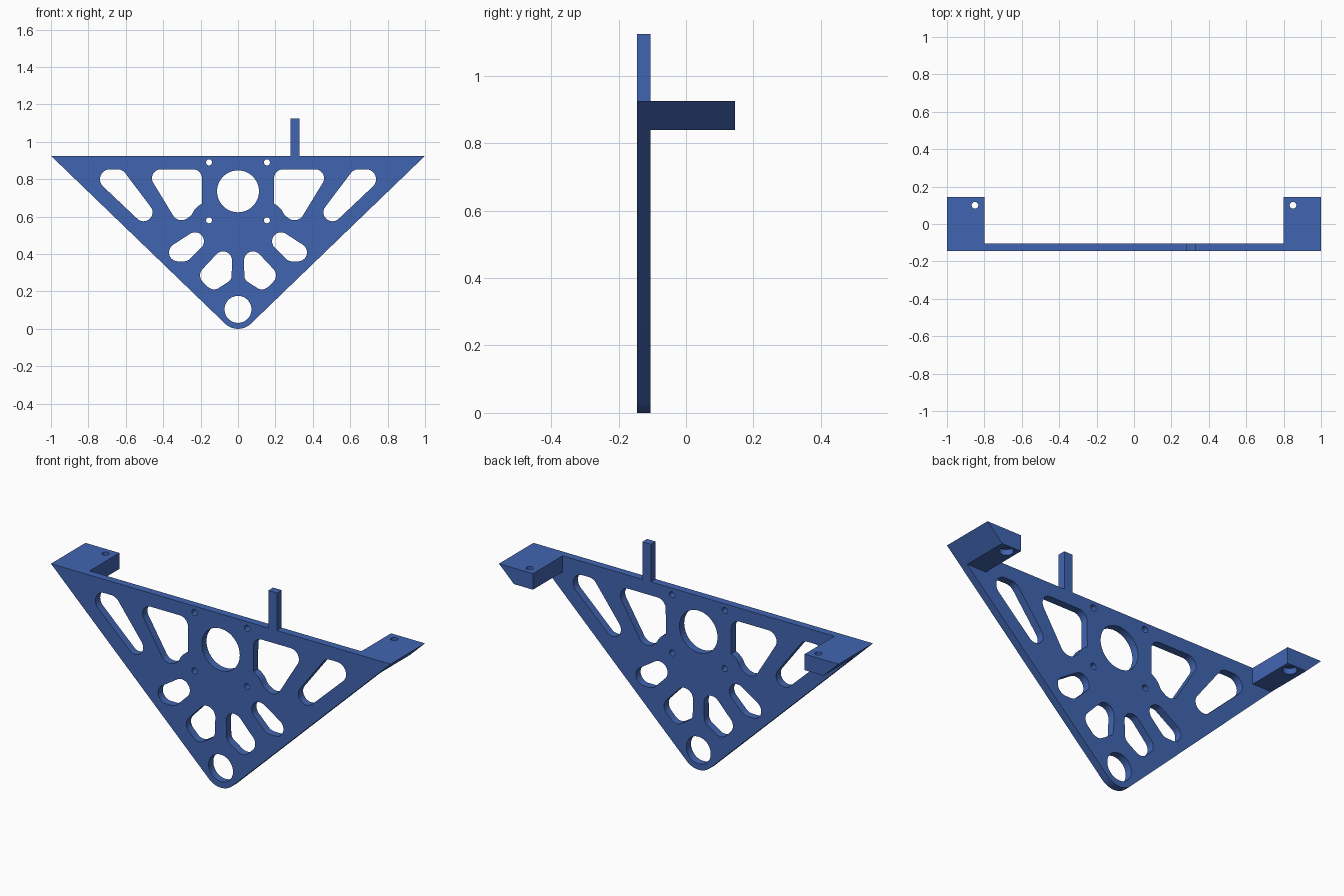
import bpy, bmesh, math
from mathutils import Vector

if "Cube" in bpy.data.objects:
    bpy.data.objects.remove(bpy.data.objects["Cube"])

blue = bpy.data.materials.new("blue")
blue.diffuse_color = (0.053, 0.130, 0.440, 1)
blue.use_nodes = True
blue.node_tree.nodes["Principled BSDF"].inputs["Base Color"].default_value = blue.diffuse_color

Y_FRONT, Y_BACK, Y_TAB = -0.145, -0.105, 0.145
TOP = 0.925


def circle(cx, cz, r, n=48):
    return [Vector((cx + r * math.cos(2 * math.pi * i / n),
                    cz + r * math.sin(2 * math.pi * i / n))) for i in range(n)]


def hull(lobes):
    """Convex outline wrapped around several circles: a rounded polygon."""
    pts = sorted((tuple(p) for l in lobes for p in circle(*l, 40)))
    def half(seq):
        out = []
        for p in seq:
            while len(out) > 1 and ((out[-1][0] - out[-2][0]) * (p[1] - out[-2][1])
                                    - (out[-1][1] - out[-2][1]) * (p[0] - out[-2][0])) <= 1e-9:
                out.pop()
            out.append(p)
        return out[:-1]
    return [Vector(p) for p in half(pts) + half(pts[::-1])]


def keep_off(outline, centre, radius):
    """Push an outline away from a round screw pad."""
    out, c = [], Vector(centre)
    for i, a in enumerate(outline):
        b = outline[(i + 1) % len(outline)]
        n = max(1, int((b - a).length / 0.012))
        for k in range(n):
            p = a.lerp(b, k / n)
            d = p - c
            out.append(c + d.normalized() * radius if d.length < radius else p)
    return out


def mirrored(outline):
    return [Vector((-p.x, p.y)) for p in outline]


def slab(name, outlines, y0, y1):
    """Extrude closed x-z outlines (first is outer, rest are holes) from y0 to y1."""
    cu = bpy.data.curves.new(name, 'CURVE')
    cu.dimensions, cu.fill_mode, cu.extrude = '2D', 'BOTH', (y1 - y0) / 2
    for o in outlines:
        s = cu.splines.new('POLY')
        s.points.add(len(o) - 1)
        for p, q in zip(s.points, o):
            p.co = (q[0], q[1], 0, 1)
        s.use_cyclic_u = True
    ob = bpy.data.objects.new(name, cu)
    bpy.context.collection.objects.link(ob)
    ob.rotation_euler.x = math.pi / 2
    ob.location.y = (y0 + y1) / 2
    bpy.ops.object.select_all(action='DESELECT')
    bpy.context.view_layer.objects.active = ob
    ob.select_set(True)
    bpy.ops.object.convert(target='MESH')
    ob = bpy.context.object
    bpy.ops.object.transform_apply(location=True, rotation=True, scale=True)
    bm = bmesh.new()
    bm.from_mesh(ob.data)
    bmesh.ops.remove_doubles(bm, verts=bm.verts, dist=1e-5)
    bmesh.ops.recalc_face_normals(bm, faces=bm.faces)
    bm.to_mesh(ob.data)
    bm.free()
    ob.data.materials.clear()
    ob.data.materials.append(blue)
    return ob


# Plate outline: triangle with a rounded bottom corner and an upright post
R, CZ = 0.1, 0.1
to_tip = Vector((1, TOP - CZ))
slope = math.atan2(to_tip.y, to_tip.x) + math.asin(R / to_tip.length)
arc = [Vector((R * math.sin(t), CZ - R * math.cos(t)))
       for t in (slope * (i / 12 - 1) for i in range(25))]
outer = arc + [Vector(p) for p in ((1, TOP), (0.33, TOP), (0.33, 1.125),
                                   (0.28, 1.125), (0.28, TOP), (-1, TOP))]

# Lightening holes on the right half, as groups of corner circles (x, z, r)
window_outer = hull([(0.645, 0.80, 0.053), (0.685, 0.80, 0.053), (0.505, 0.623, 0.048)])
window_inner = hull([(0.241, 0.805, 0.048), (0.412, 0.805, 0.048),
                     (0.302, 0.634, 0.053), (0.224, 0.666, 0.032)])
window_inner = keep_off(window_inner, (0.155, 0.58), 0.096)
window_side = hull([(0.230, 0.468, 0.048), (0.321, 0.409, 0.048), (0.289, 0.409, 0.048)])
window_low = hull([(0.080, 0.366, 0.048), (0.077, 0.286, 0.043),
                   (0.128, 0.259, 0.048), (0.155, 0.286, 0.048)])

holes = [circle(0, 0.735, 0.112, 64), circle(0, 0.104, 0.072, 64)]
for w in (window_outer, window_inner, window_side, window_low,
          circle(0.155, 0.89, 0.016, 24), circle(0.155, 0.58, 0.016, 24)):
    holes += [w, mirrored(w)]
plate = slab("plate_with_post", [outer] + holes, Y_FRONT, Y_BACK)

# Mounting tabs at the two upper corners
z0 = 0.84
tab = slab("mounting_tabs", [[(0.8, z0), (1 - (TOP - z0) / math.tan(slope), z0),
                              (1, TOP), (0.8, TOP)]], Y_BACK, Y_TAB)

# Screw hole with a wider recess from below
for name, r, z, h in (("screw_cutter", 0.018, 0.88, 0.3), ("recess_cutter", 0.034, 0.83, 0.08)):
    bpy.ops.mesh.primitive_cylinder_add(vertices=32, radius=r, depth=h, location=(0.85, 0.1, z))
    cutter = bpy.context.object
    cutter.name = name
    cutter.hide_render = True
    cutter.display_type = 'WIRE'
    cutter.data.materials.append(blue)
    m = tab.modifiers.new(name, 'BOOLEAN')
    m.operation, m.solver, m.object = 'DIFFERENCE', 'EXACT', cutter
mir = tab.modifiers.new("mirror", 'MIRROR')
mir.use_axis[0] = True

for ob in (plate, tab):
    bpy.ops.object.select_all(action='DESELECT')
    bpy.context.view_layer.objects.active = ob
    ob.select_set(True)
    bpy.ops.object.shade_smooth_by_angle(angle=math.radians(30))
